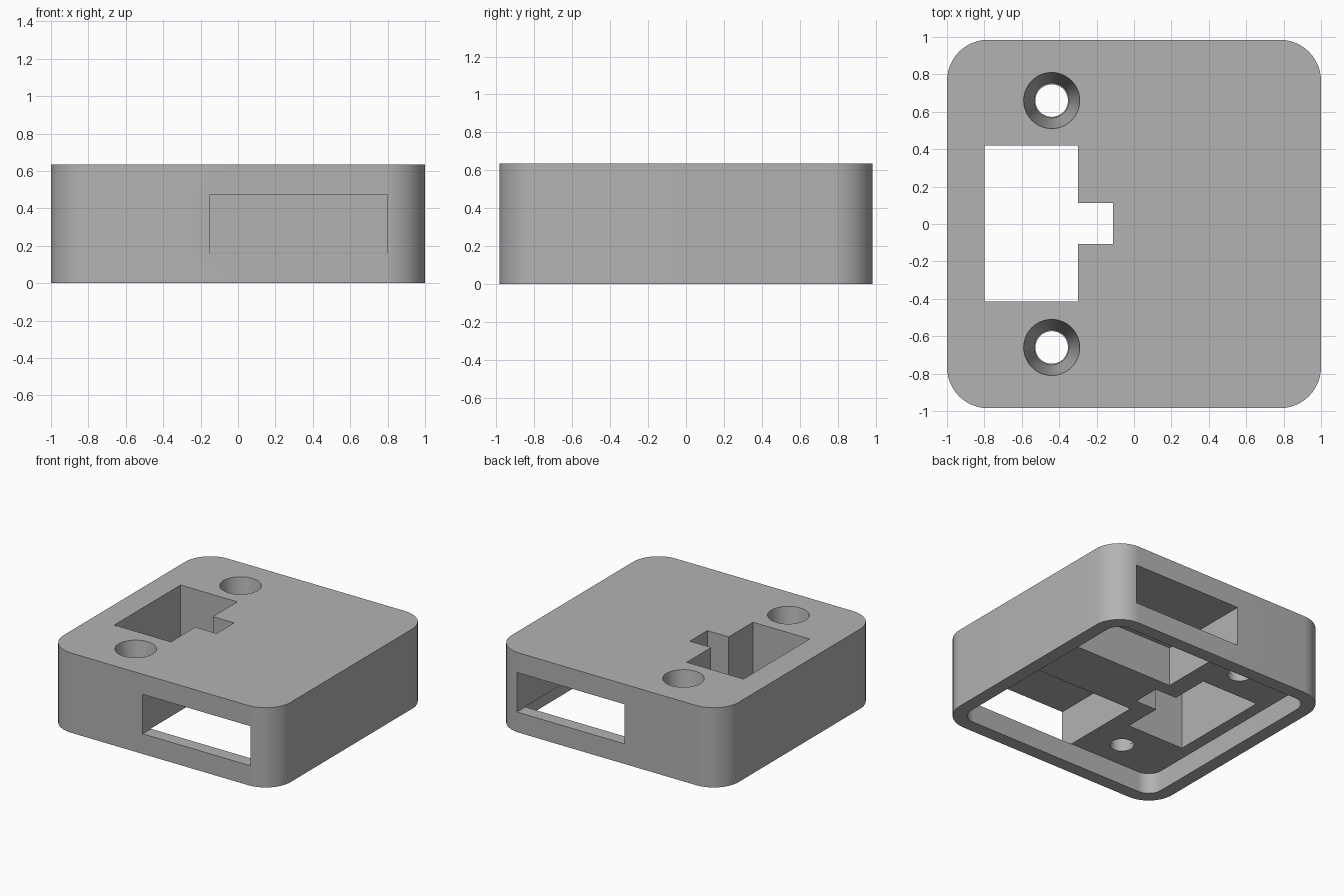
import bpy, bmesh, math

if "Cube" in bpy.data.objects:
    bpy.data.objects.remove(bpy.data.objects["Cube"])

grey = bpy.data.materials.new("plain grey")
grey.diffuse_color = (0.45, 0.45, 0.45, 1)
grey.use_nodes = True
grey.node_tree.nodes["Principled BSDF"].inputs["Base Color"].default_value = grey.diffuse_color


def prism(name, pts, z0, z1):
    """Extrude a flat outline from z0 up to z1."""
    bm = bmesh.new()
    bottom = [bm.verts.new((x, y, z0)) for x, y in pts]
    top = [bm.verts.new((x, y, z1)) for x, y in pts]
    n = len(pts)
    bm.faces.new(bottom[::-1])
    bm.faces.new(top)
    for i in range(n):
        j = (i + 1) % n
        bm.faces.new((bottom[i], bottom[j], top[j], top[i]))
    return finish(name, bm)


def finish(name, bm):
    bmesh.ops.recalc_face_normals(bm, faces=bm.faces[:])
    mesh = bpy.data.meshes.new(name)
    bm.to_mesh(mesh)
    bm.free()
    mesh.materials.append(grey)
    ob = bpy.data.objects.new(name, mesh)
    bpy.context.collection.objects.link(ob)
    return ob


def rounded(hx, hy, r, steps=12):
    """Outline of a rectangle with round corners."""
    pts = []
    for k, (sx, sy) in enumerate([(1, 1), (-1, 1), (-1, -1), (1, -1)]):
        for i in range(steps + 1):
            a = math.pi / 2 * (k + i / steps)
            pts.append((sx * (hx - r) + r * math.cos(a), sy * (hy - r) + r * math.sin(a)))
    return pts


def rect(x0, x1, y0, y1):
    return [(x0, y0), (x1, y0), (x1, y1), (x0, y1)]


def turned(name, cx, cy, rings, n=48):
    """Solid of stacked circles given as (radius, z) from bottom to top."""
    bm = bmesh.new()
    loops = [[bm.verts.new((cx + r * math.cos(2 * math.pi * i / n),
                            cy + r * math.sin(2 * math.pi * i / n), z)) for i in range(n)]
             for r, z in rings]
    bm.faces.new(loops[0][::-1])
    bm.faces.new(loops[-1])
    for a, b in zip(loops, loops[1:]):
        for i in range(n):
            j = (i + 1) % n
            bm.faces.new((a[i], a[j], b[j], b[i]))
    return finish(name, bm)


H = 0.635
housing = prism("housing", rounded(1, 0.985, 0.22), 0, H)

# Shallow recess in the underside
cutters = [prism("recess_cutter", rounded(0.895, 0.88, 0.115), -0.1, 0.163)]

# Stepped opening through the top
cutters.append(prism("opening_cutter", [
    (-0.8, -0.415), (-0.3, -0.415), (-0.3, -0.108), (-0.112, -0.108),
    (-0.112, 0.112), (-0.3, 0.112), (-0.3, 0.42), (-0.8, 0.42)], -0.2, 1))

for side, label in ((-1, "front"), (1, "back")):
    # Side slot, open to the recess below
    y0, y1 = sorted((side * 0.22, side * 1.2))
    cutters.append(prism(label + "_slot_cutter", rect(-0.15, 0.8, y0, y1), 0.16, 0.475))
    # Countersunk screw hole
    slope = (0.15 - 0.093) / (H - 0.21)
    cutters.append(turned(label + "_screw_cutter", -0.44, side * 0.66,
                          [(0.087, -0.2), (0.087, 0.21), (0.093, 0.21),
                           (0.15 + slope * 0.1, H + 0.1)]))

# Cut everything out of the housing
bpy.context.view_layer.objects.active = housing
housing.select_set(True)
for c in cutters:
    mod = housing.modifiers.new(c.name, 'BOOLEAN')
    mod.operation = 'DIFFERENCE'
    mod.solver = 'EXACT'
    mod.object = c
    bpy.ops.object.modifier_apply(modifier=mod.name)
for c in cutters:
    bpy.data.objects.remove(c)

bpy.ops.object.select_all(action='DESELECT')
housing.select_set(True)
bpy.ops.object.shade_smooth_by_angle(angle=math.radians(30))
